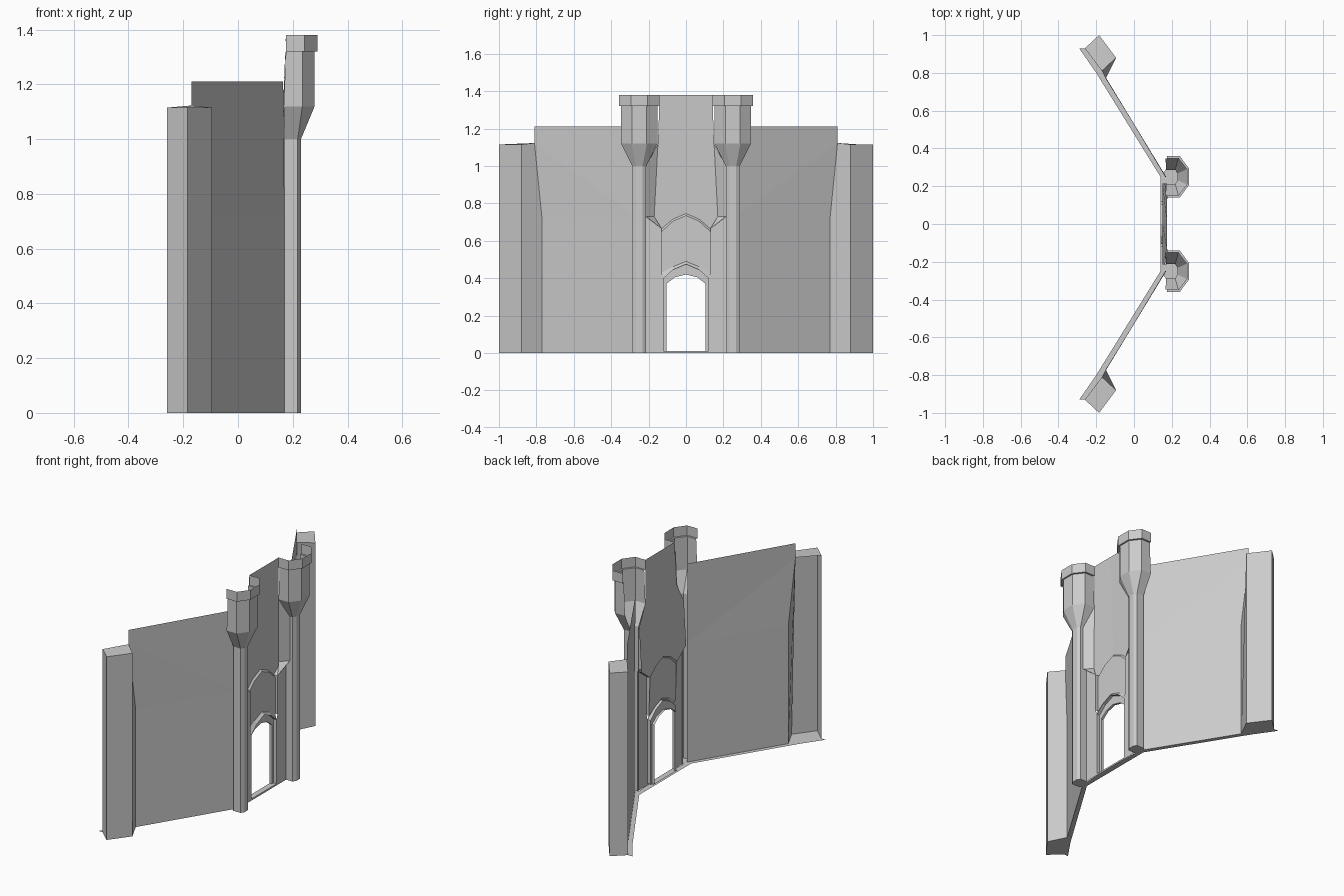
import bpy


def part(name, faces):
    """Make a flat-shaded shell from point loops, mirrored across y = 0."""
    verts, index, polys = [], {}, []
    for f in faces:
        for s in (1, -1):
            loop = [(round(x, 4), round(s * y, 4), round(z, 4)) for x, y, z in f][::s]
            ids = []
            for p in loop:
                if p not in index:
                    index[p] = len(verts)
                    verts.append(p)
                ids.append(index[p])
            polys.append(ids)
    me = bpy.data.meshes.new(name)
    me.from_pydata(verts, [], polys)
    me.update()
    ob = bpy.data.objects.new(name, me)
    bpy.context.collection.objects.link(ob)
    return ob


def loft(a, b):
    """Quads joining two point rows of equal length."""
    return [[a[i], a[i + 1], b[i + 1], b[i]] for i in range(len(a) - 1)]


def at(x, yz):
    return [(x, y, z) for y, z in yz]


# side walls: single sheet, slightly twisted at the outer end
part("side_wall", [
    [(.17, .25, 0), (-.15, .77, 0), (-.15, .77, .72), (.17, .25, .72)],
    [(.17, .25, .72), (-.15, .77, .72), (-.17, .81, 1.12)],
    [(.17, .25, .72), (-.17, .81, 1.12), (-.17, .81, 1.21), (.165, .25, 1.21)],
])

# end buttresses, open at the back
low = [(-.26, .93, 0), (-.185, 1, 0), (-.095, .88, 0), (-.15, .77, 0)]
top = [(-.26, .93, 1.115), (-.185, 1, 1.115), (-.095, .88, 1.115), (-.17, .81, 1.123)]
part("buttress", loft(low[:3], top[:3]) + [
    top, [low[2], low[3], (-.15, .77, .72), top[3], top[2]]])

# ground plates closing the underside of the shell
part("base_plate", [
    [(-.29, .93, 0), (-.26, .93, 0), (-.185, 1, 0), (-.095, .88, 0),
     (-.15, .77, 0), (-.20, .80, 0)],
    [(-.20, .80, 0), (-.15, .77, 0), (.17, .25, 0), (.14, .25, 0)],
    [(.14, .25, 0), (.17, .29, 0), (.17, .215, 0), (.175, .12, 0), (.14, .12, 0)],
    [(.14, .12, 0), (.175, .12, 0), (.175, 0, 0), (.14, 0, 0)],
])


# turrets: half octagon shells, narrow shaft flaring to a rim
def half_octagon(z, back, mid, front, ro, rf):
    return [(x, .25 + d, z) for x, d in
            ((back, ro), (mid, ro), (front, rf), (front, -rf), (mid, -ro), (back, -ro))]


rows = [half_octagon(*r) for r in (
    (0, .17, .218, .23, .037, .018),
    (1.0, .17, .218, .23, .037, .018),
    (1.12, .167, .235, .28, .098, .04),
    (1.32, .175, .235, .28, .098, .04),
    (1.32, .175, .243, .29, .109, .045),
    (1.38, .175, .243, .29, .109, .045))]
part("turret", [f for a, b in zip(rows, rows[1:]) for f in loft(a, b)] + [rows[0]])

# door opening, its frame, sill and reveal
hole = [(.105, .01), (.105, .37), (.06, .405), (0, .42)]
frame = [(.12, .01), (.12, .40), (.07, .445), (0, .475)]
sill = [(.13, .43), (.07, .462), (0, .49)]
part("door_frame",
     loft(at(.14, hole), at(.155, hole)) + loft(at(.155, hole), at(.155, frame))
     + loft(at(.155, frame), at(.175, frame))
     + loft(at(.175, frame[1:]), at(.16, sill))
     + [[(.14, 0, .01), (.175, 0, .01), (.175, .12, .01), (.14, .12, .01)],
        [(.175, 0, 0), (.175, .12, 0), (.175, .12, .01), (.175, 0, .01)]])

# pointed panel above the door, stepped back at its arched top
crown = [(.13, .65), (.07, .705), (0, .735)]
ledge = [(.13, .665), (.07, .716), (0, .746)]
part("arched_panel", [at(.16, sill + crown[::-1])]
     + loft(at(.16, crown), at(.15, ledge)))

# piers beside the door, with sloping ledges
part("door_pier", [
    at(.175, [(.12, 0), (.215, 0), (.215, .73), (.13, .665), (.13, .43), (.12, .40)]),
    [(.175, .215, .73), (.175, .13, .665), (.15, .13, .665), (.15, .215, .73)],
    [(.175, .13, .43), (.175, .13, .665), (.15, .13, .665), (.16, .13, .43)],
])

# upper centre wall leaning slightly forward, and splayed flanks to the turrets
part("upper_wall", [at(.15, ledge[::-1] + [(.215, .73)])
                    + [(.165, .215, 1.0), (.168, .15, 1.12),
                       (.175, .141, 1.38), (.175, 0, 1.38)]])
part("turret_flank", [
    [(.2, .213, .73), (.155, .17, .73), (.168, .15, 1.12), (.2, .213, 1.0)],
    [(.2, .213, .73), (.155, .17, .73), (.175, .13, .665)],
])
